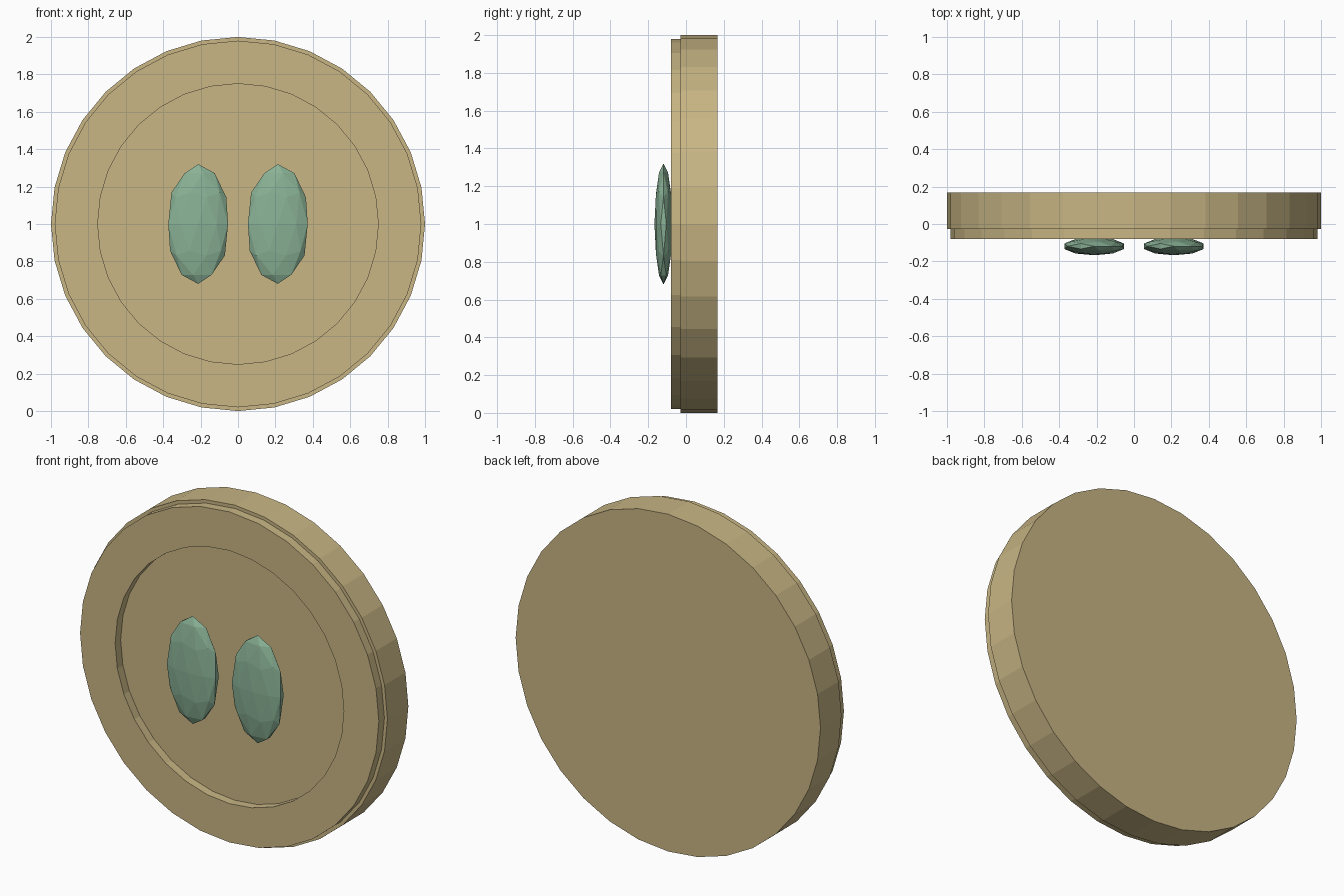
import bpy, bmesh, math
from mathutils import Matrix

if "Cube" in bpy.data.objects:
    bpy.data.objects.remove(bpy.data.objects["Cube"])

SIDES = 32


def material(name, colour):
    m = bpy.data.materials.new(name)
    m.diffuse_color = (*colour, 1)
    m.use_nodes = True
    m.node_tree.nodes["Principled BSDF"].inputs["Base Color"].default_value = m.diffuse_color
    return m


tan = material("tan", (0.578, 0.465, 0.231))
green = material("sage green", (0.254, 0.445, 0.305))


def add_object(name, bm, mat):
    bmesh.ops.recalc_face_normals(bm, faces=bm.faces)
    mesh = bpy.data.meshes.new(name)
    bm.to_mesh(mesh)
    bm.free()
    mesh.materials.append(mat)
    ob = bpy.data.objects.new(name, mesh)
    bpy.context.collection.objects.link(ob)
    return ob


def circle(bm, radius, y):
    """Upright circle of vertices around the y axis, centred at z = 1."""
    return [bm.verts.new((radius * math.sin(a), y, 1 + radius * math.cos(a)))
            for a in (2 * math.pi * i / SIDES for i in range(SIDES))]


def bridge(bm, a, b):
    for i in range(SIDES):
        j = (i + 1) % SIDES
        bm.faces.new((a[i], a[j], b[j], b[i]))


# Backing disc
bm = bmesh.new()
front, back = circle(bm, 1, -0.028), circle(bm, 1, 0.168)
bridge(bm, front, back)
bm.faces.new(front)
bm.faces.new(back)
add_object("disc", bm, tan)

# Raised rim on the front of the disc
bm = bmesh.new()
loops = [circle(bm, r, y) for r, y in
         ((0.98, -0.028), (0.98, -0.08), (0.75, -0.08), (0.75, -0.028))]
for k in range(4):
    bridge(bm, loops[k], loops[(k + 1) % 4])
add_object("rim", bm, tan)

# Two faceted oval studs in the middle
for side, name in ((-1, "left_stud"), (1, "right_stud")):
    bm = bmesh.new()
    bmesh.ops.create_icosphere(
        bm, subdivisions=2, radius=1,
        matrix=Matrix.Translation((side * 0.213, -0.119, 1))
        @ Matrix.Diagonal((0.168, 0.048, 0.32, 1)))
    add_object(name, bm, green)
